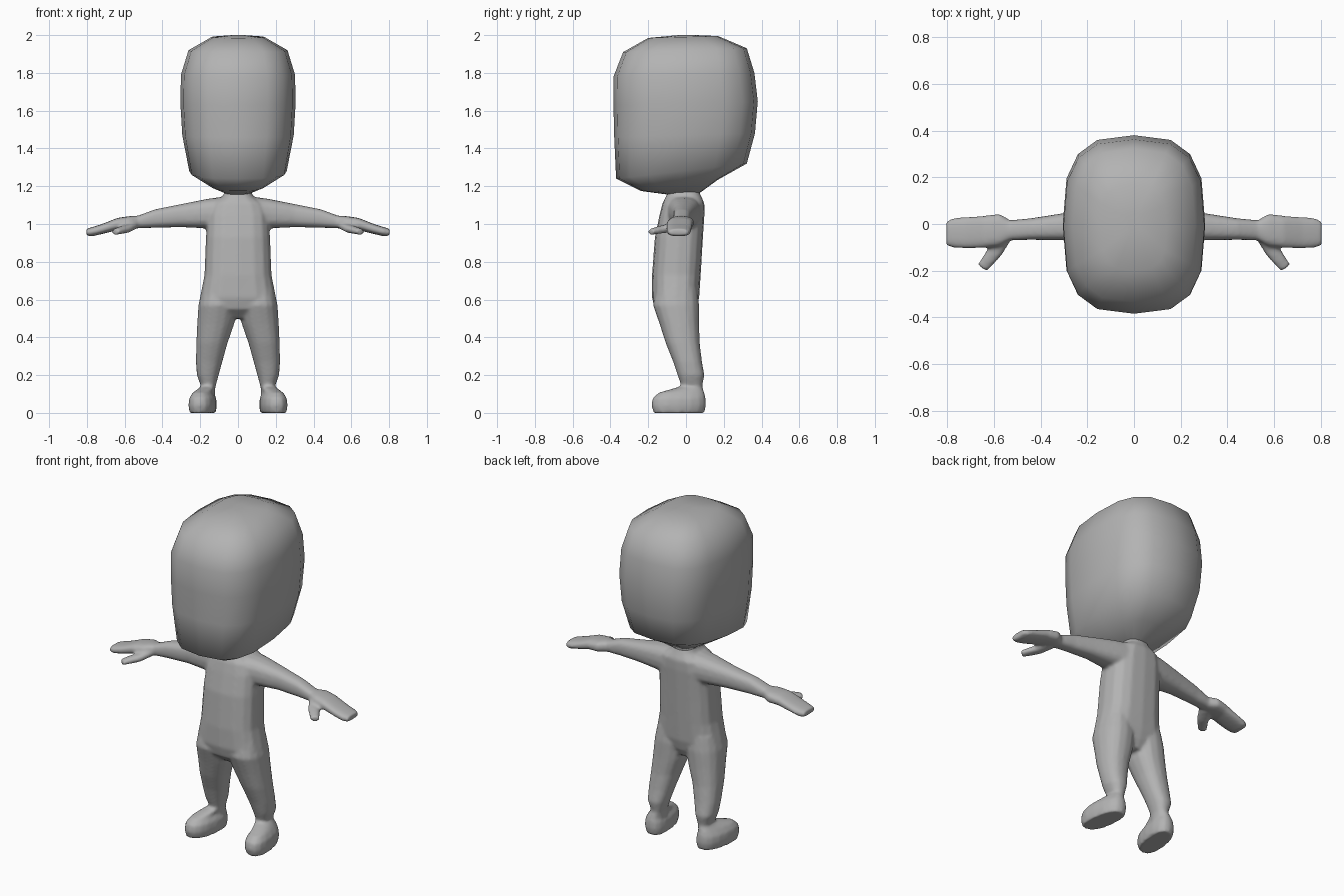
import bpy, bmesh, math
from mathutils import Vector

if "Cube" in bpy.data.objects:
    bpy.data.objects.remove(bpy.data.objects["Cube"])

grey = bpy.data.materials.new("plain grey")
grey.diffuse_color = (0.45, 0.45, 0.45, 1)
grey.use_nodes = True
grey.node_tree.nodes["Principled BSDF"].inputs["Base Color"].default_value = grey.diffuse_color


def loft(bm, rings, n=2.5, sides=16, mirror=False):
    """Skin superellipse rings, each given as (centre, half axis u, half axis v)."""
    for s in ((1, -1) if mirror else (1,)):
        loops = []
        for c, u, v in rings:
            loop = []
            for i in range(sides):
                a = 2 * math.pi * i / sides
                ca, sa = math.cos(a), math.sin(a)
                p = (Vector(c) + Vector(u) * math.copysign(abs(ca) ** (2 / n), ca)
                     + Vector(v) * math.copysign(abs(sa) ** (2 / n), sa))
                loop.append(bm.verts.new((p.x * s, p.y, p.z)))
            loops.append(loop)
        for a, b in zip(loops, loops[1:]):
            for i in range(sides):
                j = (i + 1) % sides
                bm.faces.new((a[i], a[j], b[j], b[i]))
        bm.faces.new(loops[0])
        bm.faces.new(loops[-1])


def level(x, w, yf, yb, zf, zb=None, shear=0):
    """Ring around a vertical part; front and back heights may differ."""
    zb = zf if zb is None else zb
    return ((x, (yf + yb) / 2, (zf + zb) / 2), (w, 0, 0),
            (shear, (yb - yf) / 2, (zb - zf) / 2))


def across(x, y0, y1, z0, z1):
    """Ring around a part running along x."""
    return ((x, (y0 + y1) / 2, (z0 + z1) / 2),
            (0, (y1 - y0) / 2, 0), (0, 0, (z1 - z0) / 2))


def finish(bm, name):
    bmesh.ops.recalc_face_normals(bm, faces=bm.faces)
    me = bpy.data.meshes.new(name)
    bm.to_mesh(me)
    bm.free()
    me.materials.append(grey)
    for p in me.polygons:
        p.use_smooth = True
    ob = bpy.data.objects.new(name, me)
    bpy.context.collection.objects.link(ob)
    return ob


# Head: big rounded block, chin lower at the front
bm = bmesh.new()
loft(bm, [level(0, .05, -.09, .06, 1.155),
          level(0, .14, -.24, .17, 1.175, 1.235),
          level(0, .258, -.37, .322, 1.24, 1.32),
          level(0, .295, -.38, .365, 1.46, 1.48),
          level(0, .305, -.384, .38, 1.63, 1.65),
          level(0, .302, -.384, .362, 1.78, 1.80),
          level(0, .262, -.333, .322, 1.91, 1.93),
          level(0, .14, -.2, .17, 1.985, 1.995),
          level(0, .03, -.04, .05, 2.0)], n=2.9)
finish(bm, "head")

# Body: overlapping torso, legs, feet, arms and thumbs fused into one skin
bm = bmesh.new()
loft(bm, [level(0, .10, -.11, .03, .50),
          level(0, .185, -.165, .055, .55),
          level(0, .202, -.18, .07, .61),
          level(0, .178, -.18, .078, .73),
          level(0, .17, -.165, .09, .93),
          level(0, .163, -.14, .098, 1.05),
          level(0, .14, -.125, .098, 1.11),
          level(0, .08, -.105, .08, 1.148),
          level(0, .065, -.09, .065, 1.185)], n=2.7)
# Legs
loft(bm, [level(.158, .036, -.02, .08, .09),
          level(.157, .037, -.022, .085, .135),
          level(.16, .058, -.045, .098, .20),
          level(.153, .07, -.068, .085, .27),
          level(.138, .083, -.108, .073, .37),
          level(.118, .098, -.14, .07, .47),
          level(.105, .105, -.175, .07, .57),
          level(.10, .09, -.16, .06, .66)], n=2.3, mirror=True)
# Feet
loft(bm, [level(.187, .066, -.172, .098, 0, shear=-.018),
          level(.187, .072, -.184, .107, .04, shear=-.018),
          level(.187, .068, -.178, .105, .078, shear=-.018),
          level(.185, .05, -.145, .098, .107, shear=-.018),
          level(.158, .038, -.03, .085, .14)], n=2.4, mirror=True)
# Arms and mitten hands
loft(bm, [across(.08, -.11, .085, .97, 1.145),
          across(.17, -.09, .07, .977, 1.132),
          across(.30, -.07, .047, .983, 1.106),
          across(.44, -.068, .025, .98, 1.078),
          across(.53, -.07, .016, .977, 1.044),
          across(.575, -.095, .044, .972, 1.042),
          across(.64, -.103, .036, .967, 1.032),
          across(.72, -.105, .03, .947, 1.0),
          across(.775, -.102, .026, .934, .983),
          across(.803, -.092, .012, .938, .974)], n=2.6, mirror=True)
# Thumbs
loft(bm, [((.555, -.05, .995), (.028, .02, 0), (0, 0, .024)),
          ((.59, -.11, .975), (.028, .02, 0), (0, 0, .022)),
          ((.62, -.15, .967), (.023, .018, 0), (0, 0, .02)),
          ((.65, -.188, .958), (.02, .015, 0), (0, 0, .016))], sides=12, mirror=True)
body = finish(bm, "body")
skin = body.modifiers.new("fuse", 'REMESH')
skin.mode = 'VOXEL'
skin.voxel_size = 0.009
skin.use_smooth_shade = True
soft = body.modifiers.new("soften", 'SMOOTH')
soft.factor = 0.5
soft.iterations = 6
